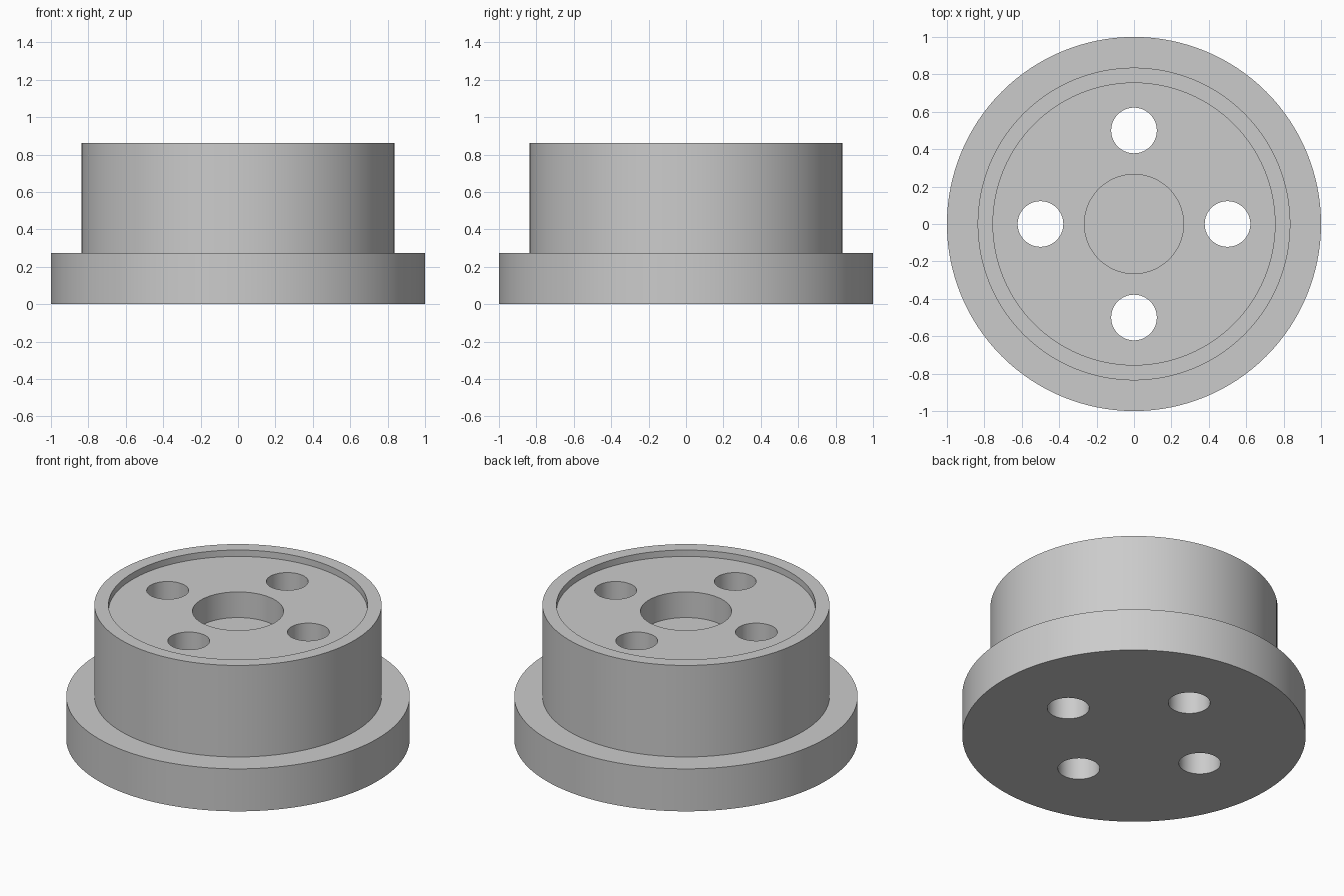
import bpy
import bmesh
from math import cos, sin, pi, radians
from mathutils import Matrix, Vector

SEGMENTS = 128

cube = bpy.data.objects.get("Cube")
if cube:
    bpy.data.objects.remove(cube, do_unlink=True)

grey = bpy.data.materials.new("plain_grey")
grey.use_nodes = True
colour = (0.6, 0.6, 0.6, 1.0)
grey.diffuse_color = colour
grey.node_tree.nodes["Principled BSDF"].inputs["Base Color"].default_value = colour


def make_object(name, bm):
    bmesh.ops.recalc_face_normals(bm, faces=bm.faces)
    mesh = bpy.data.meshes.new(name)
    bm.to_mesh(mesh)
    bm.free()
    mesh.materials.append(grey)
    obj = bpy.data.objects.new(name, mesh)
    bpy.context.collection.objects.link(obj)
    return obj


def turned(name, profile):
    """Lathe a (radius, height) profile and cap both of its ends."""
    bm = bmesh.new()
    rings = []
    for r, z in profile:
        angles = [2 * pi * i / SEGMENTS for i in range(SEGMENTS)]
        rings.append([bm.verts.new((r * cos(a), r * sin(a), z)) for a in angles])
    for low, high in zip(rings, rings[1:]):
        for i in range(SEGMENTS):
            j = (i + 1) % SEGMENTS
            bm.faces.new((low[i], low[j], high[j], high[i]))
    bm.faces.new(rings[0])
    bm.faces.new(rings[-1])
    return make_object(name, bm)


# Flange, hub wall, raised lip, shallow recess and blind centre bore
hub = turned("flanged_hub", [
    (1.0, 0.0), (1.0, 0.273), (0.836, 0.273), (0.836, 0.861),
    (0.754, 0.861), (0.754, 0.82), (0.265, 0.82), (0.265, 0.655),
])

# Four through holes on a bolt circle
bm = bmesh.new()
for k in range(4):
    centre = Matrix.Rotation(k * pi / 2, 3, "Z") @ Vector((0.5, 0, 0.5))
    bmesh.ops.create_cone(bm, cap_ends=True, segments=64, radius1=0.122,
                          radius2=0.122, depth=2, matrix=Matrix.Translation(centre))
cutter = make_object("bolt_hole_cutter", bm)
cutter.hide_render = True

cut = hub.modifiers.new("bolt_holes", "BOOLEAN")
cut.operation = "DIFFERENCE"
cut.solver = "EXACT"
cut.object = cutter

bpy.ops.object.select_all(action="DESELECT")
hub.select_set(True)
bpy.context.view_layer.objects.active = hub
bpy.ops.object.modifier_apply(modifier=cut.name)
bpy.data.objects.remove(cutter, do_unlink=True)

bpy.ops.object.shade_smooth_by_angle(angle=radians(30))
